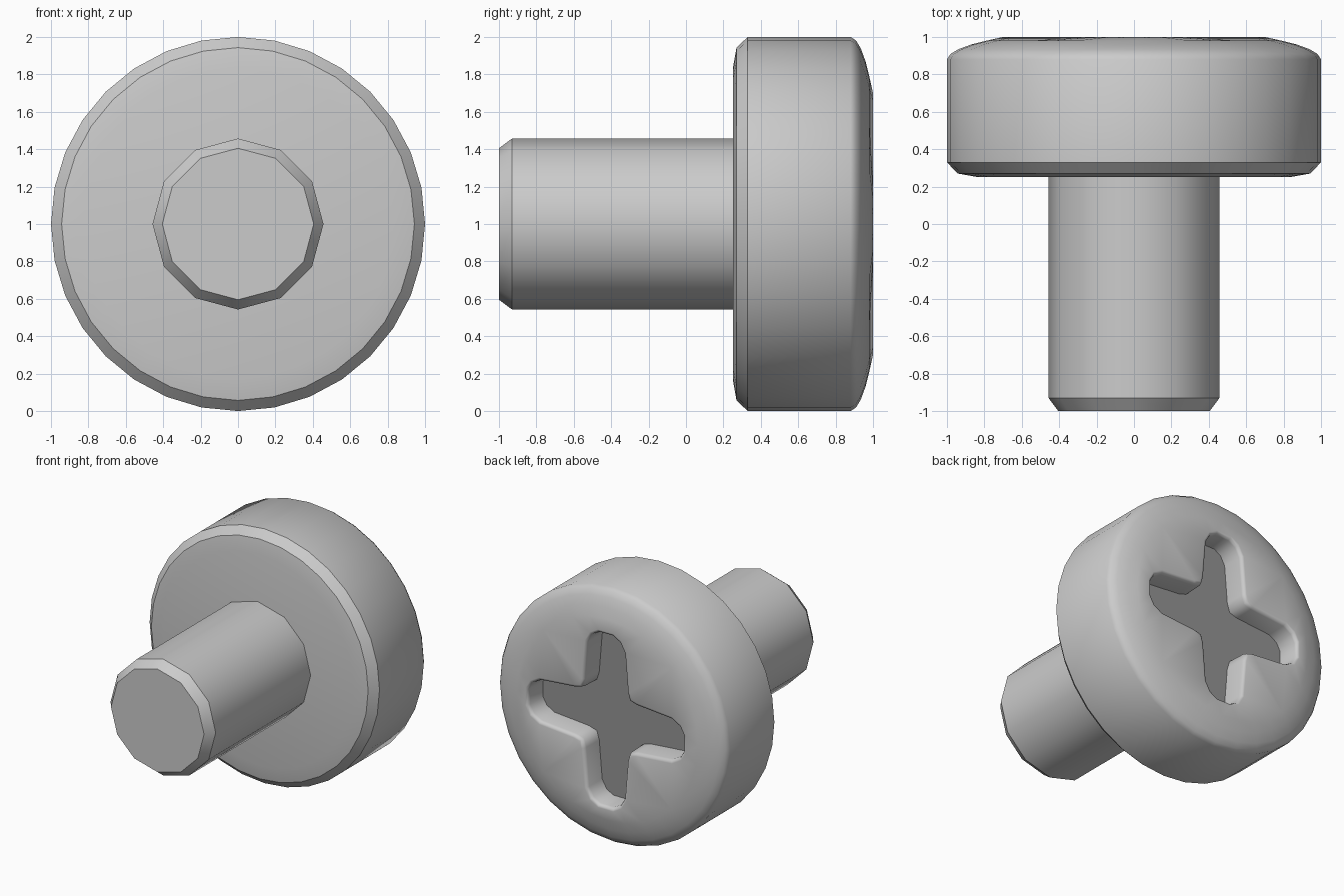
import bpy, bmesh
from math import cos, sin, tau
from mathutils import Vector

if "Cube" in bpy.data.objects:
    bpy.data.objects.remove(bpy.data.objects["Cube"])

CZ = 1.0  # height of the screw axis


def circle(r, n):
    return [(r * cos(tau * i / n), r * sin(tau * i / n)) for i in range(n)]


def add_loop(bm, pts, y):
    return [bm.verts.new((u, y, v + CZ)) for u, v in pts]


def bridge(bm, a, b):
    n = len(a)
    for i in range(n):
        bm.faces.new((a[i], a[(i + 1) % n], b[(i + 1) % n], b[i]))


def loop_edges(bm, loop):
    n = len(loop)
    return [bm.edges.get((loop[i], loop[(i + 1) % n])) for i in range(n)]


def stack(bm, outlines):
    """Join a row of (points, y, sharp) outlines into a tube."""
    loops = [add_loop(bm, pts, y) for pts, y, _ in outlines]
    for a, b in zip(loops, loops[1:]):
        bridge(bm, a, b)
    for loop, (_, _, sharp) in zip(loops, outlines):
        if sharp:
            for e in loop_edges(bm, loop):
                e.smooth = False
    return loops


def finish(bm, name):
    bmesh.ops.recalc_face_normals(bm, faces=bm.faces[:])
    for f in bm.faces:
        f.smooth = True
    mesh = bpy.data.meshes.new(name)
    bm.to_mesh(mesh)
    bm.free()
    obj = bpy.data.objects.new(name, mesh)
    bpy.context.collection.objects.link(obj)
    return obj


def cross(offset):
    """Rounded cross outline, grown outward by offset."""
    half = [(0.64, 0.12), (0.57, 0.16), (0.27, 0.185)]
    arm = [(u, -v) for u, v in reversed(half)]
    arm += [(0.675, -0.06), (0.675, 0.06)] + half + [(0.205, 0.205)]
    pts = []
    for _ in range(4):
        pts += [Vector(p) for p in arm]
        arm = [(-v, u) for u, v in arm]
    out = []
    for i, p in enumerate(pts):
        d = (p - pts[i - 1]).normalized() + (pts[(i + 1) % len(pts)] - p).normalized()
        d.normalize()
        out.append((p.x + d.y * offset, p.y - d.x * offset))
    return out


# Head: lathed shell with a chamfered underside and a rounded shoulder
bm = bmesh.new()
profile = [(0.83, 0.25, False), (0.943, 0.27, True), (1.0, 0.33, True),
           (1.0, 0.88, False), (0.98, 0.91, False), (0.94, 0.934, False),
           (0.87, 0.96, False), (0.79, 0.98, False)]
rings = stack(bm, [(circle(r, 32), y, s) for r, y, s in profile])
bm.faces.new(rings[0])

# Cross slot: soft lip, straight walls and a flat floor
slot = stack(bm, [(cross(0.025), 1.0, False), (cross(0.008), 0.993, False),
                  (cross(0.0), 0.972, False), (cross(-0.005), 0.82, True)])
floor = bm.faces.new(slot[-1])
floor.material_index = 1
bmesh.ops.triangle_fill(bm, use_beauty=True, use_dissolve=False, normal=(0, 1, 0),
                        edges=loop_edges(bm, rings[-1]) + loop_edges(bm, slot[0]))
head = finish(bm, "screw_head")

# Dark slot floor
for name, g in (("head_grey", 0.8), ("slot_dark", 0.3)):
    mat = bpy.data.materials.new(name)
    mat.diffuse_color = (g, g, g, 1)
    mat.use_nodes = True
    mat.node_tree.nodes["Principled BSDF"].inputs["Base Color"].default_value = mat.diffuse_color
    head.data.materials.append(mat if g < 0.8 else None)

# Shank: twelve-sided pin with a chamfered end
bm = bmesh.new()
rings = stack(bm, [(circle(r, 12), y, True) for r, y in
                   ((0.405, -1.0), (0.457, -0.93), (0.457, 0.26))])
bm.faces.new(rings[0])
bm.faces.new(rings[-1])
finish(bm, "screw_shank")
